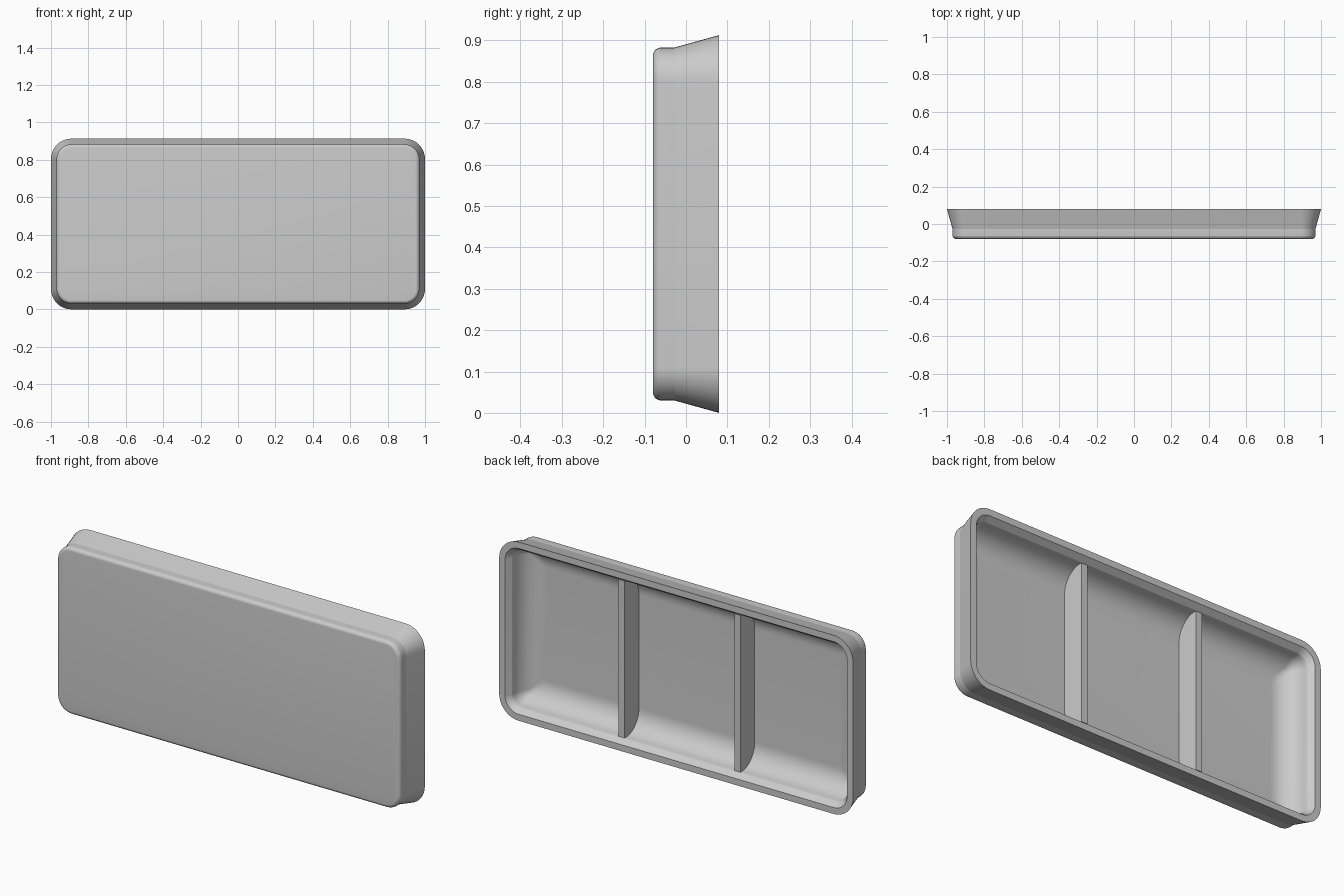
import bpy, bmesh, math

old = bpy.data.objects.get("Cube")
if old:
    bpy.data.objects.remove(old)

HALF_X, HALF_Z, CORNER = 1.0, 0.4565, 0.11
STEPS = 10

grey = bpy.data.materials.new("light_grey")
grey.use_nodes = True
colour = (0.6, 0.6, 0.6, 1)
grey.diffuse_color = colour
grey.node_tree.nodes["Principled BSDF"].inputs["Base Color"].default_value = colour


def ring(bm, inset, y):
    """Rounded rectangle in the xz plane, shrunk by inset."""
    r = max(CORNER - inset, 0.02)
    verts = []
    for k, (sx, sz) in enumerate([(1, 1), (-1, 1), (-1, -1), (1, -1)]):
        cx, cz = sx * (HALF_X - inset - r), sz * (HALF_Z - inset - r)
        for i in range(STEPS + 1):
            a = math.pi / 2 * (k + i / STEPS)
            verts.append(bm.verts.new((cx + r * math.cos(a), y, HALF_Z + cz + r * math.sin(a))))
    return verts


def arc(inset, y, rx, ry, start, end, n):
    """Profile points (inset, y) along an elliptical arc."""
    angles = [math.radians(start + (end - start) * i / n) for i in range(n + 1)]
    return [(inset + rx * math.cos(a), y + ry * math.sin(a)) for a in angles]


def finish(name, bm):
    bmesh.ops.recalc_face_normals(bm, faces=bm.faces)
    mesh = bpy.data.meshes.new(name)
    bm.to_mesh(mesh)
    bm.free()
    mesh.materials.append(grey)
    obj = bpy.data.objects.new(name, mesh)
    bpy.context.collection.objects.link(obj)
    return obj


# Tray: front edge fillet, straight wall, flared wall, rim, inner lip, deep inner fillet
profile = arc(0.05, -0.06, 0.02, 0.02, 270, 180, 6)
profile += [(0.03, -0.028), (0.0, 0.08), (0.033, 0.08), (0.053, 0.052)]
profile += arc(0.165, 0.045, 0.11, 0.108, 180, 270, 12)

bm = bmesh.new()
rings = [ring(bm, d, y) for d, y in profile]
for a, b in zip(rings, rings[1:]):
    for i in range(len(a)):
        j = (i + 1) % len(a)
        bm.faces.new((a[i], a[j], b[j], b[i]))
bm.faces.new(rings[0])
bm.faces.new(rings[-1])
tray = finish("tray", bm)
bpy.ops.object.select_all(action="DESELECT")
tray.select_set(True)
bpy.context.view_layer.objects.active = tray
bpy.ops.object.shade_smooth_by_angle(angle=math.radians(14))

# Two upright dividers, their ends sunk into the curved inner wall
for name, x in (("left_divider", 0.327), ("right_divider", -0.327)):
    bm = bmesh.new()
    bmesh.ops.create_cube(bm, size=1)
    bmesh.ops.scale(bm, vec=(0.034, 0.117, 2 * (HALF_Z - 0.056)), verts=bm.verts)
    bmesh.ops.translate(bm, vec=(x, -0.0065, HALF_Z), verts=bm.verts)
    finish(name, bm)
